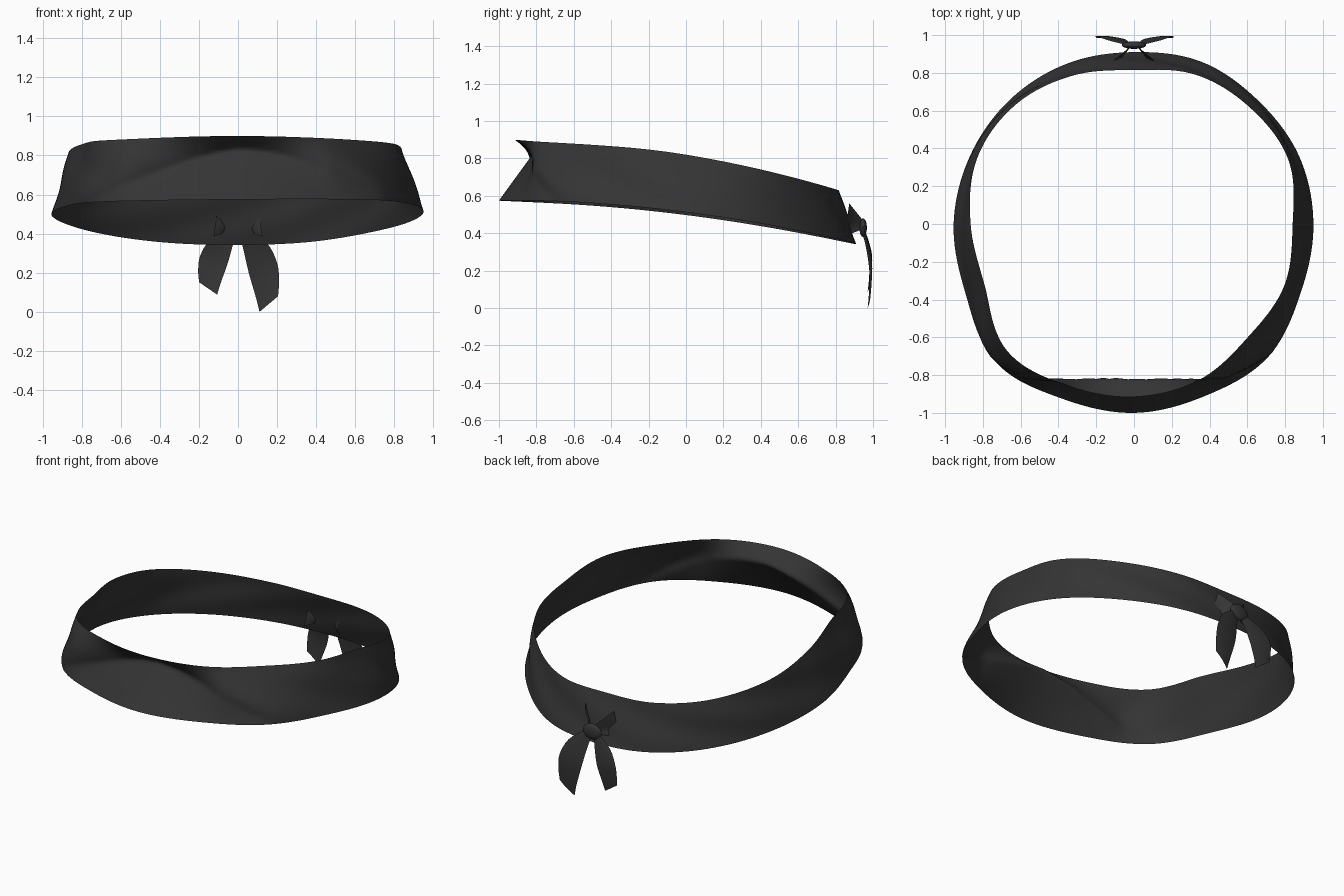
import bpy
import bmesh
import math
from mathutils import Vector

cube = bpy.data.objects.get("Cube")
if cube:
    bpy.data.objects.remove(cube, do_unlink=True)

cloth = bpy.data.materials.new("charcoal_cloth")
cloth.use_nodes = True
colour = (0.035, 0.035, 0.035, 1)
cloth.diffuse_color = colour
cloth.node_tree.nodes["Principled BSDF"].inputs["Base Color"].default_value = colour


def finish(bm, name, angle=50):
    """Turn a bmesh into a smooth-shaded cloth object."""
    bmesh.ops.recalc_face_normals(bm, faces=bm.faces)
    mesh = bpy.data.meshes.new(name)
    bm.to_mesh(mesh)
    bm.free()
    mesh.materials.append(cloth)
    obj = bpy.data.objects.new(name, mesh)
    bpy.context.collection.objects.link(obj)
    bpy.ops.object.select_all(action="DESELECT")
    obj.select_set(True)
    bpy.context.view_layer.objects.active = obj
    bpy.ops.object.shade_smooth_by_angle(angle=math.radians(angle))
    return obj


def skin(bm, rows, closed=False):
    """Bridge rows of points with quads."""
    verts = [[bm.verts.new(p) for p in row] for row in rows]
    pairs = list(zip(verts, verts[1:]))
    if closed:
        pairs.append((verts[-1], verts[0]))
    for a, b in pairs:
        for i in range(len(a) - 1):
            bm.faces.new((a[i], b[i], b[i + 1], a[i + 1]))


def spline(p0, p1, p2, p3, t):
    return p1 + 0.5 * t * (p2 - p0 + t * (2 * p0 - 5 * p1 + 4 * p2 - p3
                                          + t * (3 * (p1 - p2) + p3 - p0)))


def around(table, turn):
    """Smooth periodic lookup, turn running from 0 to 1."""
    n = len(table)
    i = math.floor(turn * n)
    return spline(*(table[(i + k) % n] for k in (-1, 0, 1, 2)), turn * n - i)


# Headband: rim radii counter-clockwise from the left side (+x)
LOWER = [.95, .945, .927, .93, .91, .92, .93, .94,
         .955, .965, 1.035, 1.0, 1.0, .985, 1.0, .955]
UPPER = [.84, .885, .87, .855, .815, .85, .89, .90,
         .865, .855, .95, .925, .915, .895, .85, .86]


def band_point(turn, v):
    phi = turn * math.tau
    low, high = around(LOWER, turn), around(UPPER, turn)
    radius = low + (high - low) * v
    # arched crease pressed into the front, with the cloth folded over it
    off = abs(turn - 0.75) * 8
    crease = max(0, 0.79 - 0.72 * off ** (1.5 if turn < 0.75 else 2))
    if off < 1:
        tent = v / crease if v < crease else (1 - v) / (1 - crease)
        flat = 0.815 / abs(math.sin(phi))
        radius -= max(0, low + (high - low) * crease - flat) * tent
    # puffed cloth above the ends of the crease
    puff = max(0, v - crease) / (1 - crease)
    radius += (0.025 * math.exp(-((off - 0.9) / 0.3) ** 2)
               * math.sin(math.pi * puff ** 0.7))
    # soft wrinkles elsewhere
    belly = math.sin(math.pi * v) * min(off, 1)
    radius += 0.008 * belly * math.sin(7 * phi + 5 * v)
    x, y = radius * math.cos(phi), radius * math.sin(phi)
    bottom = 0.505 - 0.127 * y - 0.057 * y * y + 0.008 * x
    top = 0.82 - 0.164 * y - 0.084 * y * y
    if y < 0:
        top -= 0.07 * x * x * y * y
    return x, y, bottom + (top - bottom) * v


SEGMENTS, LEVELS = 160, 20
bm = bmesh.new()
skin(bm, [[band_point(i / SEGMENTS, j / LEVELS) for j in range(LEVELS + 1)]
          for i in range(SEGMENTS)], closed=True)
finish(bm, "headband", 75)

# Knot at the back
bm = bmesh.new()
bmesh.ops.create_uvsphere(bm, u_segments=20, v_segments=12, radius=1)
bmesh.ops.scale(bm, vec=(0.065, 0.02, 0.05), verts=bm.verts)
bmesh.ops.translate(bm, vec=(0, 0.947, 0.43), verts=bm.verts)
finish(bm, "knot")

# Hanging tails: inner x, inner z, outer x, outer z, y
TAIL = [(0, .42, .05, .43, .95), (.025, .33, .15, .35, .975),
        (.055, .2, .2, .25, .994), (.09, .08, .21, .16, .992),
        (.11, 0, .205, .08, .985)]


def tail(name, side, length):
    rows = []
    padded = [TAIL[0]] + TAIL + [TAIL[-1]]
    for k in range(len(TAIL) - 1):
        for s in range(5 if k == len(TAIL) - 2 else 4):
            xi, zi, xo, zo, y = (spline(*c, s / 4) for c in zip(*padded[k:k + 4]))
            row = []
            for j in range(5):
                p = Vector((xi, y - 0.014, zi)).lerp(Vector((xo, y, zo)), j / 4)
                bow = 0.006 * math.sin(math.pi * j / 4)
                row.append((side * p.x, p.y + bow, 0.42 + (p.z - 0.42) * length))
            rows.append(row)
    bm = bmesh.new()
    skin(bm, rows)
    finish(bm, name)


tail("left_tail", 1, 1)
tail("right_tail", -0.97, 0.79)


# Short ears above the knot, tucked through the band at their lower corners
def ear(name, side):
    inner = Vector((0.01, 0.945, 0.47)), Vector((0.02, 0.94, 0.42))
    outer = Vector((0.10, 0.873, 0.56)), Vector((0.125, 0.848, 0.385))
    rows = []
    for i in range(5):
        a, b = (p.lerp(q, i / 4) for p, q in zip(inner, outer))
        row = [a.lerp(b, j / 4) for j in range(5)]
        for j, p in enumerate(row):
            p.y -= 0.02 * math.sin(math.pi * i / 4) * math.sin(math.pi * (j / 4) ** 2)
            p.x *= side
        rows.append(row)
    bm = bmesh.new()
    skin(bm, rows)
    finish(bm, name)


ear("left_ear", 1)
ear("right_ear", -1)
